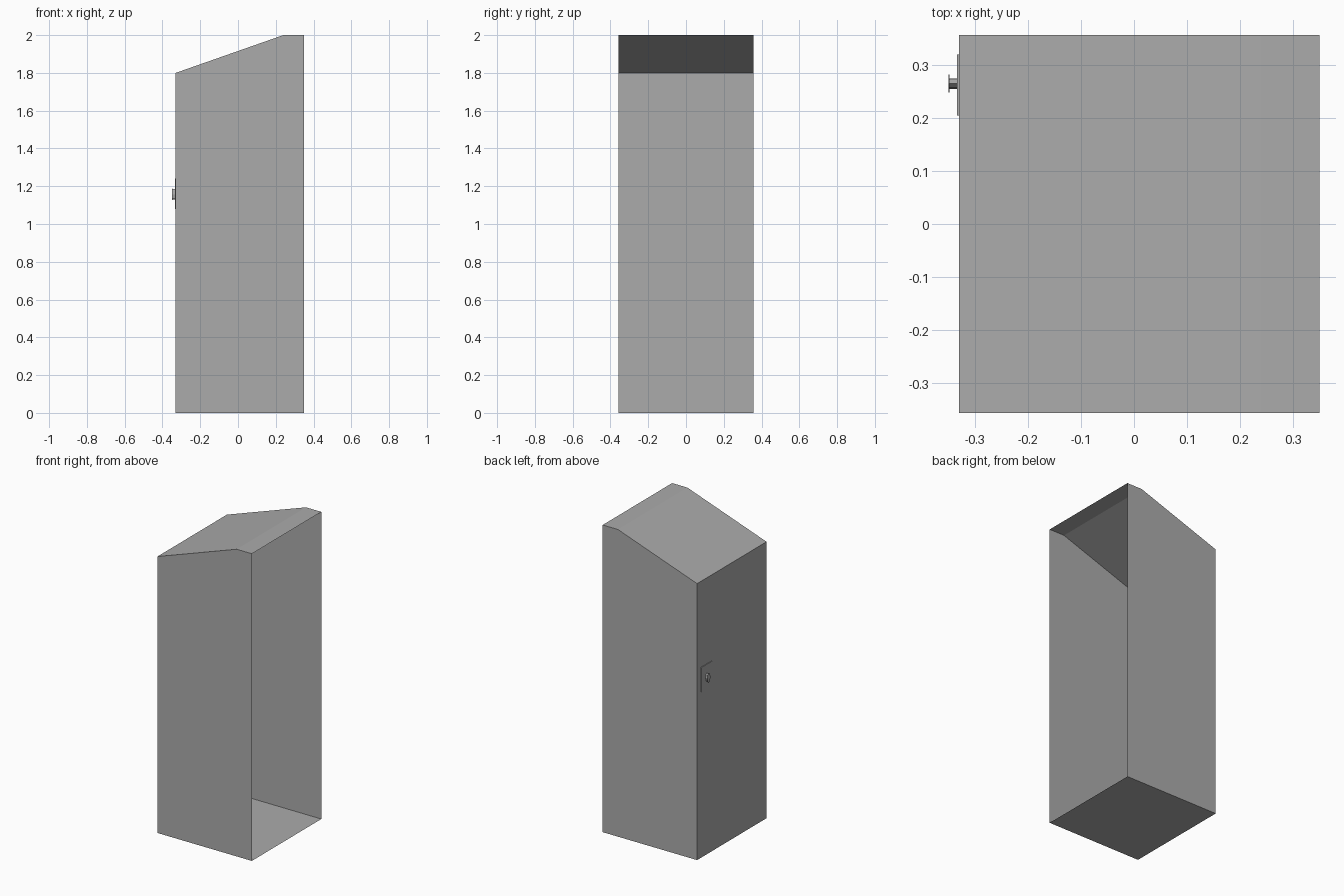
import bpy, bmesh
from math import cos, sin, pi

cube = bpy.data.objects.get("Cube")
if cube:
    bpy.data.objects.remove(cube, do_unlink=True)

grey = bpy.data.materials.new("painted_grey")
grey.use_nodes = True
colour = (0.41, 0.41, 0.41, 1)
grey.diffuse_color = colour
grey.node_tree.nodes["Principled BSDF"].inputs["Base Color"].default_value = colour


def finish(name, bm):
    mesh = bpy.data.meshes.new(name)
    bm.to_mesh(mesh)
    bm.free()
    mesh.materials.append(grey)
    obj = bpy.data.objects.new(name, mesh)
    bpy.context.collection.objects.link(obj)
    return obj


# Thin-walled cabinet: side profile in x and z, left open on the +x side
LEFT, RIGHT, HALF = -0.33, 0.35, 0.357
profile = [(RIGHT, 0), (RIGHT, 2), (0.24, 2), (LEFT, 1.8), (LEFT, 0)]
bm = bmesh.new()
front = [bm.verts.new((x, -HALF, z)) for x, z in profile]
back = [bm.verts.new((x, HALF, z)) for x, z in profile]
bm.faces.new(front)
bm.faces.new(back[::-1])
for i in range(1, len(profile)):
    j = (i + 1) % len(profile)
    bm.faces.new((front[i], back[i], back[j], front[j]))
bmesh.ops.recalc_face_normals(bm, faces=bm.faces)
finish("cabinet_shell", bm)

# Lock plate set through the closed -x wall
bm = bmesh.new()
bmesh.ops.create_cube(bm, size=1)
bmesh.ops.scale(bm, verts=bm.verts, vec=(0.006, 0.115, 0.16))
bmesh.ops.translate(bm, verts=bm.verts, vec=(LEFT - 0.001, 0.262, 1.16))
finish("lock_plate", bm)

# Latch knob: narrow stem ending in a wider flat cap
SIDES = 8
rings = [(-0.334, 0.010, 0.027), (-0.348, 0.010, 0.027),
         (-0.348, 0.017, 0.031), (-0.35, 0.017, 0.031)]
bm = bmesh.new()
loops = []
for x, ry, rz in rings:
    loops.append([bm.verts.new((x, 0.265 + ry * cos(2 * pi * k / SIDES),
                                1.157 + rz * sin(2 * pi * k / SIDES)))
                  for k in range(SIDES)])
for a, b in zip(loops, loops[1:]):
    for k in range(SIDES):
        n = (k + 1) % SIDES
        bm.faces.new((a[k], a[n], b[n], b[k]))
bm.faces.new(loops[0])
bm.faces.new(loops[-1])
bmesh.ops.recalc_face_normals(bm, faces=bm.faces)
finish("latch_knob", bm)
